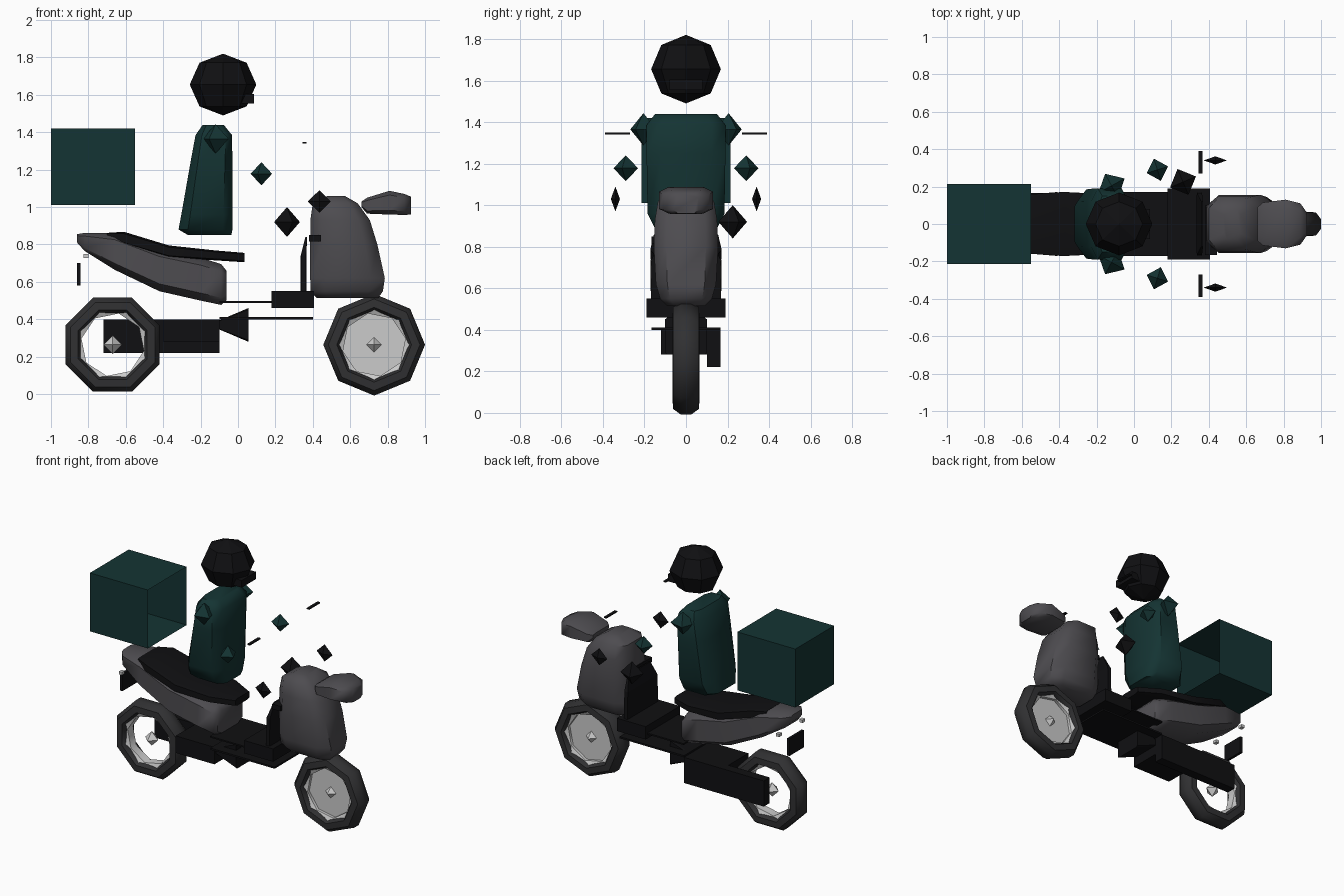
import bpy, bmesh, math
from mathutils import Matrix, Vector

if "Cube" in bpy.data.objects:
    bpy.data.objects.remove(bpy.data.objects["Cube"])


def material(name, rgb):
    m = bpy.data.materials.new(name)
    m.diffuse_color = (*rgb, 1)
    m.use_nodes = True
    m.node_tree.nodes["Principled BSDF"].inputs["Base Color"].default_value = m.diffuse_color
    return m


BLACK = material("black", (0.005, 0.005, 0.006))
GREY = material("dark_grey", (0.075, 0.072, 0.08))
RUBBER = material("rubber", (0.03, 0.03, 0.032))
TEAL = material("teal", (0.007, 0.034, 0.033))


def finish(name, bm, mat=None, smooth=False):
    bmesh.ops.recalc_face_normals(bm, faces=bm.faces)
    me = bpy.data.meshes.new(name)
    bm.to_mesh(me)
    bm.free()
    ob = bpy.data.objects.new(name, me)
    bpy.context.collection.objects.link(ob)
    if mat:
        me.materials.append(mat)
    if smooth:
        bpy.ops.object.select_all(action='DESELECT')
        ob.select_set(True)
        bpy.context.view_layer.objects.active = ob
        bpy.ops.object.shade_smooth_by_angle(angle=math.radians(50))
    return ob


def box(name, lo, hi, mat=None, open_front=False):
    lo, hi = Vector(lo), Vector(hi)
    bm = bmesh.new()
    bmesh.ops.create_cube(bm, size=1, matrix=Matrix.Translation((lo + hi) / 2)
                          @ Matrix.Diagonal((*(hi - lo), 1)))
    if open_front:
        bm.normal_update()
        bmesh.ops.delete(bm, geom=[f for f in bm.faces if f.normal.x > 0.9], context='FACES')
        ob = finish(name, bm, mat)
        ob.data.flip_normals() if ob.data.polygons[0].normal.x > 0.9 else None
        return ob
    return finish(name, bm, mat)


def ball(name, loc, scale, mat=None, seg=4, rings=2, rot=0.0):
    bm = bmesh.new()
    bmesh.ops.create_uvsphere(bm, u_segments=seg, v_segments=rings, radius=1,
                              matrix=Matrix.Translation(loc) @ Matrix.Rotation(rot, 4, 'Z')
                              @ Matrix.Diagonal((*scale, 1)))
    return finish(name, bm, mat)


def loft(name, sections, axis, mat, cut=0.3, smooth=True):
    """Chamfered rectangles (pos, lo, hi, half_width) stacked along x or z."""
    bm = bmesh.new()
    rings = []
    for p, lo, hi, w in sections:
        c, h = (lo + hi) / 2, (hi - lo) / 2
        k = 1 - cut
        pts = [(1, k), (k, 1), (-k, 1), (-1, k), (-1, -k), (-k, -1), (k, -1), (1, -k)]
        rings.append([bm.verts.new((p, w * b, c + h * a) if axis == 'x'
                                   else (c + h * a, w * b, p)) for a, b in pts])
    for r, s in zip(rings, rings[1:]):
        for i in range(8):
            j = (i + 1) % 8
            bm.faces.new((r[i], r[j], s[j], s[i]))
    bm.faces.new(rings[0])
    bm.faces.new(rings[-1])
    return finish(name, bm, mat, smooth)


def ring(name, centre, profile, mat, sides=8, turn=0.0, closed=True):
    """Sweep a (radius, y) profile round the wheel axle."""
    bm = bmesh.new()
    loops = []
    for i in range(sides):
        a = turn + 2 * math.pi * i / sides
        loops.append([bm.verts.new((centre[0] + r * math.cos(a), y, centre[1] + r * math.sin(a)))
                      for r, y in profile])
    n = len(profile)
    for i in range(sides):
        p, q = loops[i], loops[(i + 1) % sides]
        for k in range(n if closed else n - 1):
            m = (k + 1) % n
            bm.faces.new((p[k], p[m], q[m], q[k]))
    return finish(name, bm, mat, True)


# Wheels: tyre, thin rim and hub
tyre = [(0.272, -0.025), (0.272, 0.025), (0.245, 0.062), (0.2, 0.065),
        (0.185, 0.04), (0.185, -0.04), (0.2, -0.065), (0.245, -0.062)]
for side, cx, turn in (("front", 0.728, 0.0), ("rear", -0.67, math.pi / 8)):
    c = (cx, 0.264)
    ring(side + "_tyre", c, tyre, RUBBER, 8, turn)
    ring(side + "_rim", c, [(0.2, -0.045), (0.17, -0.03), (0.17, 0.03), (0.2, 0.045)],
         None, 8, turn + 0.2, False)
    ball(side + "_hub", (cx, 0, 0.264), (0.05, 0.05, 0.05))
bm = bmesh.new()
bmesh.ops.create_cone(bm, cap_ends=True, segments=10, radius1=0.19, radius2=0.19, depth=0.02,
                      matrix=Matrix.Translation((0.728, 0, 0.264)) @ Matrix.Rotation(math.pi / 2, 4, 'X'))
finish("front_wheel_disc", bm)

# Engine, exhaust and flared mount
box("exhaust", (-0.72, 0.1, 0.22), (-0.1, 0.165, 0.4), BLACK)
box("engine", (-0.4, -0.12, 0.28), (-0.1, 0.12, 0.4), BLACK)
loft("engine_mount", [(-0.11, 0.35, 0.39, 0.1), (0.055, 0.28, 0.46, 0.1)], 'x', BLACK, 0.1, False)

# Floor: block with thin top and bottom plates
box("floor_block", (0.18, -0.19, 0.46), (0.405, 0.19, 0.55), BLACK)
box("floor_top_plate", (-0.1, -0.17, 0.488), (0.19, 0.17, 0.498), BLACK)
box("floor_bottom_plate", (-0.1, -0.165, 0.4), (0.4, 0.165, 0.412), BLACK)

# Leg shield and front fairing
loft("leg_shield", [(0.54, 0.335, 0.365, 0.17), (0.74, 0.335, 0.365, 0.165),
                    (0.84, 0.36, 0.37, 0.12)], 'z', BLACK, 0.1, False)
box("shield_bracket", (0.38, -0.165, 0.815), (0.445, 0.1, 0.85), BLACK)
loft("front_fairing", [(0.515, 0.42, 0.75, 0.09), (0.55, 0.388, 0.775, 0.125),
                       (0.62, 0.386, 0.785, 0.145), (0.8, 0.386, 0.745, 0.155),
                       (0.93, 0.387, 0.705, 0.15), (1.02, 0.4, 0.64, 0.135),
                       (1.06, 0.48, 0.57, 0.08)], 'z', GREY, 0.38)
loft("headlight_cowl", [(0.66, 1.0, 1.03, 0.09), (0.69, 0.965, 1.05, 0.115),
                        (0.81, 0.96, 1.087, 0.13), (0.89, 0.958, 1.07, 0.11),
                        (0.925, 0.96, 1.055, 0.06)], 'x', GREY, 0.35)

# Tail bodywork and seat
loft("tail_body", [(-0.86, 0.81, 0.855, 0.06), (-0.82, 0.765, 0.862, 0.11),
                   (-0.66, 0.665, 0.86, 0.15), (-0.42, 0.55, 0.775, 0.17),
                   (-0.2, 0.5, 0.73, 0.165), (-0.09, 0.477, 0.695, 0.155),
                   (-0.062, 0.5, 0.66, 0.14)], 'x', GREY, 0.35)
loft("seat", [(-0.7, 0.84, 0.862, 0.11), (-0.61, 0.8, 0.868, 0.155), (-0.37, 0.73, 0.795, 0.172),
              (-0.12, 0.715, 0.768, 0.15), (0.035, 0.705, 0.755, 0.08)], 'x', BLACK, 0.3)

# Number plate
box("rear_plate", (-0.86, -0.08, 0.58), (-0.842, 0.08, 0.7), BLACK)

# Delivery box, open towards the rider
box("delivery_box", (-1, -0.215, 1.01), (-0.55, 0.215, 1.42), TEAL, True)

# Rider: torso, helmet and chin guard
loft("torso", [(0.852, -0.27, -0.035, 0.12), (0.88, -0.318, -0.03, 0.145),
               (0.96, -0.303, -0.03, 0.185), (1.25, -0.252, -0.03, 0.19),
               (1.385, -0.227, -0.032, 0.19), (1.438, -0.19, -0.075, 0.15)], 'z', TEAL, 0.35)
ball("helmet", (-0.08, 0, 1.655), (0.178, 0.168, 0.165), BLACK, 8, 4)
box("chin_guard", (0.02, -0.08, 1.555), (0.085, 0.08, 1.605), BLACK)

# Joints, grips, mirrors and indicators on both sides
for s, side in ((-1, "right"), (1, "left")):
    ball(side + "_shoulder", (-0.12, s * 0.205, 1.365), (0.08, 0.072, 0.078), TEAL, rot=s * 0.5)
    ball(side + "_elbow", (0.125, s * 0.29, 1.178), (0.06, 0.062, 0.062), TEAL, rot=s * 0.3)
    ball(side + "_grip", (0.435, s * 0.34, 1.03), (0.062, 0.022, 0.06), BLACK)
    y = sorted((s * 0.27, s * 0.39))
    box(side + "_mirror", (0.345, y[0], 1.341), (0.365, y[1], 1.349), BLACK)
    box(side + "_indicator", (-0.825, s * 0.13 - 0.015, 0.728), (-0.8, s * 0.13 + 0.015, 0.748))
ball("knee", (0.262, 0.225, 0.92), (0.075, 0.075, 0.08), BLACK, rot=0.4)
